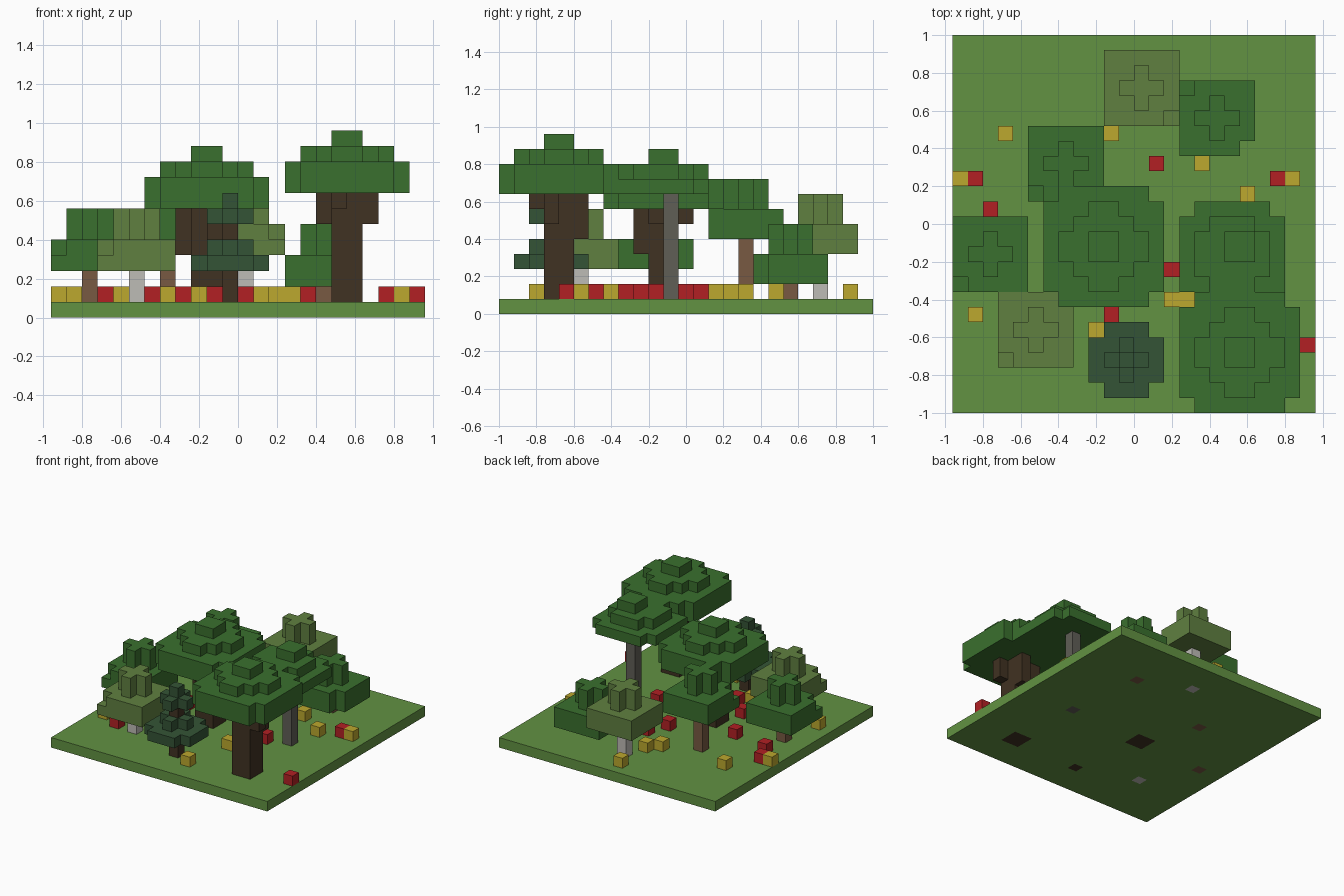
import bpy
import bmesh

CELL = 0.08

cube = bpy.data.objects.get("Cube")
if cube:
    bpy.data.objects.remove(cube)


def linear(c):
    c /= 255
    return c / 12.92 if c < 0.04045 else ((c + 0.055) / 1.055) ** 2.4


def material(name, *rgb):
    mat = bpy.data.materials.new(name)
    mat.use_nodes = True
    col = [linear(c) for c in rgb] + [1]
    mat.diffuse_color = col
    mat.node_tree.nodes["Principled BSDF"].inputs["Base Color"].default_value = col
    return mat


grass = material("grass_green", 98, 146, 66)
leaf = material("leaf_green", 58, 112, 46)
olive = material("olive_green", 96, 128, 64)
pine = material("dark_pine_green", 52, 84, 54)
dark_wood = material("dark_wood", 64, 50, 34)
brown_wood = material("brown_wood", 120, 90, 66)
grey_wood = material("grey_wood", 96, 94, 86)
pale_wood = material("pale_wood", 190, 188, 182)
yellow = material("flower_yellow", 188, 168, 46)
red = material("flower_red", 178, 32, 36)


def slab(cx, cy, size, cut, z0, z1):
    """Cells of a square, with corners trimmed by diagonal distance."""
    offs = [k - (size - 1) / 2 for k in range(size)]
    return {(cx + a, cy + b, z) for a in offs for b in offs
            if abs(a) + abs(b) <= cut for z in range(z0, z1)}


def build(name, cells, mat):
    """Mesh only the exposed sides of a set of cells."""
    bm = bmesh.new()
    for cell in cells:
        mid = (cell[0], cell[1], cell[2] + 0.5)
        for axis in range(3):
            u, v = (axis + 1) % 3, (axis + 2) % 3
            for side in (-1, 1):
                near = list(cell)
                near[axis] += side
                if tuple(near) in cells:
                    continue
                ring = []
                for a, b in ((-1, -1), (1, -1), (1, 1), (-1, 1)):
                    p = list(mid)
                    p[axis] += side / 2
                    p[u] += a / 2
                    p[v] += b / 2
                    ring.append(bm.verts.new([c * CELL for c in p]))
                bm.faces.new(ring if side > 0 else ring[::-1])
    bmesh.ops.remove_doubles(bm, verts=bm.verts[:], dist=0.001)
    mesh = bpy.data.meshes.new(name)
    bm.to_mesh(mesh)
    bm.free()
    mesh.materials.append(mat)
    obj = bpy.data.objects.new(name, mesh)
    bpy.context.collection.objects.link(obj)


trunk_cells = set()


def trunk(name, cells, mat):
    trunk_cells.update(cells)
    build(name + "_trunk", cells, mat)


def big_tree(name, cx, cy, base, branches):
    crown = (slab(cx, cy, 8, 6, base, base + 2)
             | slab(cx, cy, 6, 3, base + 2, base + 3)
             | slab(cx, cy, 2, 1, base + 3, base + 4))
    build(name + "_crown", crown, leaf)
    wood = slab(cx, cy, 2, 1, 0, base)
    for dx, dy, length in branches:
        wood |= slab(cx + dx, cy + dy, 1, 0, base - length, base)
    trunk(name, wood, dark_wood)


# Broad trees with branching trunks
big_tree("front_tall_tree", 7, -8.5, 8,
         [(-1.5, .5, 2), (1.5, -.5, 2), (-.5, -1.5, 1), (.5, 1.5, 3)])
big_tree("middle_tree", -2, -1.5, 7,
         [(-1.5, .5, 3), (1.5, -.5, 1), (.5, -1.5, 3), (-.5, 1.5, 1)])

# Slender grey-trunked tree
build("slender_tree_crown",
      slab(6.5, -2, 7, 5, 8, 9) | slab(6.5, -2, 5, 3, 9, 10)
      | slab(7, -1.5, 2, 1, 10, 11), leaf)
trunk("slender_tree", slab(6.5, -1, 1, 0, 0, 8), grey_wood)

# Small trees: a square lower crown with one notched corner and a cross on top
for name, cx, cy, base, notch, crown_mat, wood in (
        ("back_right_tree", 5.5, 7, 2, (-2, 2), leaf, brown_wood),
        ("back_left_tree", -4.5, 4, 5, (-2, -2), leaf, brown_wood),
        ("left_tree", -9.5, -2, 3, (-2, -2), leaf, brown_wood),
        ("back_olive_tree", .5, 9, 4, (2, -2), olive, pale_wood),
        ("front_olive_tree", -6.5, -7, 3, (-2, -2), olive, pale_wood)):
    crown = slab(cx, cy, 5, 4, base, base + 2) | slab(cx, cy, 3, 1, base + 2, base + 4)
    crown.discard((cx + notch[0], cy + notch[1], base + 1))
    if name == "back_right_tree":
        crown -= slab(cx + 2, cy - 2, 1, 0, base, base + 2)
    build(name + "_crown", crown, crown_mat)
    trunk(name, slab(cx, cy, 1, 0, 0, base), wood)

# Tiered pine
px, py = -.5, -9
build("pine_lower_crown", slab(px, py, 5, 3, 3, 4) | slab(px, py, 3, 1, 4, 5), pine)
build("pine_upper_crown", slab(px, py, 3, 1, 6, 7) | slab(px, py, 1, 0, 7, 8), pine)
trunk("pine", slab(px, py, 1, 0, 0, 6), dark_wood)

# Ground, with the trunks passing through it
ground = {(i + .5, j, 0) for i in range(-12, 12) for j in range(-12, 13)}
build("ground", ground - trunk_cells, grass)

# Flowers, given by column and row
yellow_spots = [(-9, 6), (-2, 6), (4, 4), (10, 3), (7, 2), (-12, 3), (2, -5),
                (3, -5), (-11, -6), (-3, -7), (1, -10), (-1, 11), (-1, 7),
                (-5, -5), (-8, -5)]
red_spots = [(1, 4), (9, 3), (0, 2), (-11, 3), (2, -3), (-2, -6), (11, -8),
             (-9, -7), (-6, 0), (-4, -4), (4, -2), (-10, 1)]
for name, spots, mat in (("yellow_flower", yellow_spots, yellow),
                         ("red_flower", red_spots, red)):
    for n, (i, j) in enumerate(spots):
        build(f"{name}_{n + 1}", {(i + .5, j, 1)}, mat)
